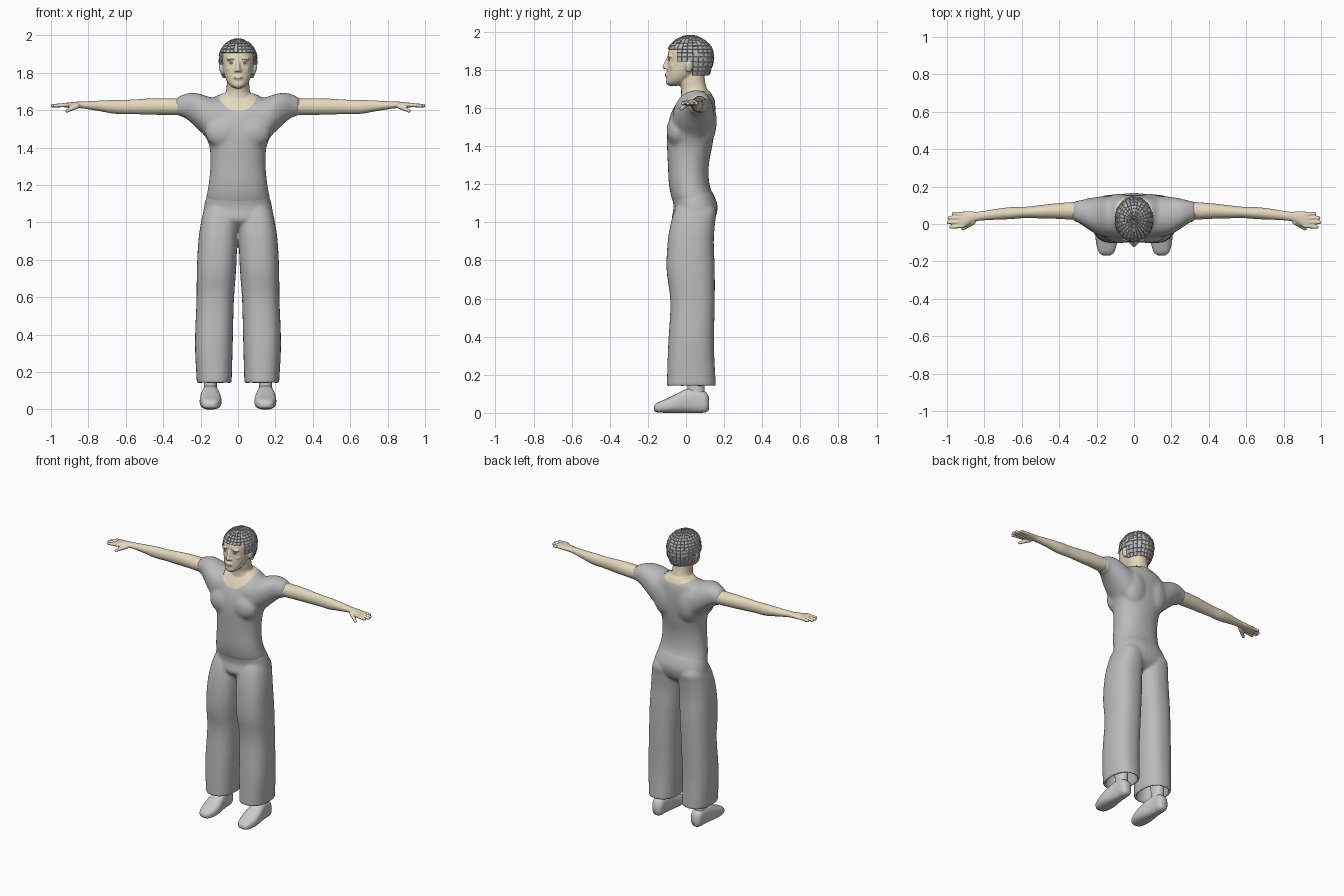
import bpy, bmesh, math, random
from mathutils import Matrix, Vector

random.seed(4)
if "Cube" in bpy.data.objects:
    bpy.data.objects.remove(bpy.data.objects["Cube"], do_unlink=True)


def material(name, color):
    m = bpy.data.materials.new(name)
    m.use_nodes = True
    m.diffuse_color = (*color, 1)
    m.node_tree.nodes["Principled BSDF"].inputs["Base Color"].default_value = (*color, 1)
    return m


CLOTH = material("grey cloth", (0.5, 0.5, 0.5))
SHOE = material("light grey shoe", (0.6, 0.6, 0.6))
SKIN = material("pale skin", (0.78, 0.69, 0.51))
HAIR = material("grey hair", (0.48, 0.48, 0.49))


def loft(bm, axis, sections, side=1, inset=0, power=2.2, count=32, steps=4):
    """Smooth closed skin through oval sections (t, a_min, a_max, b_min, b_max)."""
    pts = [Vector(s) for s in sections]
    ext = [pts[0] * 2 - pts[1]] + pts + [pts[-1] * 2 - pts[-2]]
    path = []
    for i in range(1, len(pts)):
        p, q, r, s = ext[i - 1:i + 3]
        for k in range(steps):
            u = k / steps
            path.append(q + (r - p) * (u / 2) + (p * 2 - q * 5 + r * 4 - s) * (u * u / 2)
                        + (q * 3 - p - r * 3 + s) * (u ** 3 / 2))
    path.append(pts[-1])
    rings = []
    for t, a0, a1, b0, b1 in path:
        ring = []
        for k in range(count):
            w = math.tau * k / count
            c, s = math.cos(w), math.sin(w)
            a = (a0 + a1) / 2 + ((a1 - a0) / 2 - inset) * math.copysign(abs(c) ** (2 / power), c)
            b = (b0 + b1) / 2 + ((b1 - b0) / 2 - inset) * math.copysign(abs(s) ** (2 / power), s)
            x, y, z = {"x": (t, a, b), "y": (a, t, b), "z": (a, b, t)}[axis]
            ring.append(bm.verts.new((x * side, y, z)))
        rings.append(ring)
    for lo, hi in zip(rings, rings[1:]):
        for k in range(count):
            n = (k + 1) % count
            bm.faces.new((lo[k], lo[n], hi[n], hi[k]))
    bm.faces.new(rings[0])
    bm.faces.new(rings[-1])
    bmesh.ops.recalc_face_normals(bm, faces=bm.faces)


def ball(bm, center, radii, tilt=0):
    mat = Matrix.Translation(center) @ Matrix.Rotation(tilt, 4, "Y") @ Matrix.Diagonal((*radii, 1))
    bmesh.ops.create_uvsphere(bm, u_segments=20, v_segments=12, radius=1, matrix=mat)


def rod(bm, p, q, r0, r1):
    """Tapered finger-like rod with rounded ends."""
    p, q = Vector(p), Vector(q)
    turn = (q - p).to_track_quat("Z", "Y").to_matrix().to_4x4()
    bmesh.ops.create_cone(bm, cap_ends=True, segments=14, radius1=r0, radius2=r1,
                          depth=(q - p).length, matrix=Matrix.Translation((p + q) / 2) @ turn)
    ball(bm, p, (r0,) * 3)
    ball(bm, q, (r1,) * 3)


def finish(name, bm, mat, voxel=0, smooth=0, cutter=None, angle=60):
    """Turn a bmesh into an object, fuse its pieces and shade it."""
    me = bpy.data.meshes.new(name)
    bm.to_mesh(me)
    bm.free()
    ob = bpy.data.objects.new(name, me)
    bpy.context.collection.objects.link(ob)
    if voxel:
        m = ob.modifiers.new("fuse", "REMESH")
        m.mode, m.voxel_size = "VOXEL", voxel
        m = ob.modifiers.new("soften", "SMOOTH")
        m.factor, m.iterations = 0.5, smooth
    if cutter:
        m = ob.modifiers.new("cut", "BOOLEAN")
        m.operation, m.object, m.solver = "DIFFERENCE", cutter, "EXACT"
    if ob.modifiers:
        dg = bpy.context.evaluated_depsgraph_get()
        ob.data = bpy.data.meshes.new_from_object(ob.evaluated_get(dg))
        ob.modifiers.clear()
    ob.data.materials.clear()
    ob.data.materials.append(mat)
    if angle:
        bpy.ops.object.select_all(action="DESELECT")
        ob.select_set(True)
        bpy.context.view_layer.objects.active = ob
        bpy.ops.object.shade_smooth_by_angle(angle=math.radians(angle))
    return ob


TORSO = [(1.06, -.15, .15, -.04, .13), (1.12, -.17, .17, -.073, .149), (1.2, -.158, .158, -.09, .123),
         (1.3, -.148, .148, -.095, .12), (1.4, -.152, .152, -.1, .138), (1.47, -.178, .178, -.1, .149),
         (1.54, -.2, .2, -.089, .155), (1.6, -.19, .19, -.067, .155), (1.65, -.155, .155, -.037, .149),
         (1.69, -.09, .09, -.01, .13)]
SHOULDER = [(.04, -.07, .15, 1.48, 1.66), (.14, -.07, .15, 1.44, 1.668), (.2, -.055, .145, 1.485, 1.687),
            (.25, -.025, .136, 1.532, 1.694), (.29, .002, .126, 1.562, 1.684), (.327, .018, .12, 1.57, 1.668)]


def chest(bm, inset, start=0):
    loft(bm, "z", TORSO[start:], inset=inset)
    for s in (-1, 1):
        loft(bm, "x", SHOULDER, s, inset)
        ball(bm, (s * .075, -.045, 1.48), (.1 - inset, .058 - inset, .085))
        ball(bm, (s * .08, .1, 1.53), (.09 - inset, .062 - inset, .13))


# Shirt with a scooped neck opening
bm = bmesh.new()
loft(bm, "z", [(1.45, -.104, .104, -.068, .145), (1.8, -.104, .104, -.068, .145)], power=2.7)
neck_cutter = finish("neck_cutter", bm, CLOTH)
neck_cutter.hide_render = True
bm = bmesh.new()
chest(bm, 0)
finish("shirt", bm, CLOTH, .008, 18, neck_cutter)
bpy.data.objects.remove(neck_cutter, do_unlink=True)

# Trousers with hollow hems
bm = bmesh.new()
loft(bm, "z", [(.955, -.08, .08, -.01, .08), (.985, -.15, .15, -.05, .125), (1.02, -.185, .185, -.074, .153),
               (1.08, -.183, .183, -.065, .166), (1.14, -.167, .167, -.075, .148), (1.2, -.148, .148, -.075, .112)])
for s in (-1, 1):
    loft(bm, "z", [(.14, .034, .22, -.101, .157), (.35, .028, .23, -.094, .147), (.58, .022, .222, -.082, .151),
                   (.75, .01, .22, -.102, .151), (.9, .004, .212, -.096, .146), (1.0, .002, .198, -.079, .153),
                   (1.06, .01, .183, -.06, .158), (1.12, .03, .15, -.03, .12)], s, power=2.4)
hems = [f for f in bm.faces if len(f.verts) > 4 and f.calc_center_median().z < .2]
for width in (.016, .002):
    bmesh.ops.inset_region(bm, faces=hems, thickness=width, use_even_offset=True)
for v in {v for f in hems for v in f.verts}:
    v.co.z += .12
finish("trousers", bm, CLOTH, .0065, 14)

# Head, neck and the skin seen inside the neckline
bm = bmesh.new()
chest(bm, .005, 5)
loft(bm, "z", [(1.6, -.085, .085, -.03, .125), (1.66, -.082, .082, -.026, .122), (1.7, -.064, .064, -.026, .11),
               (1.74, -.06, .06, -.035, .1), (1.8, -.058, .058, -.03, .095)])
loft(bm, "z", [(1.717, -.018, .018, -.092, -.04), (1.732, -.042, .042, -.104, 0), (1.76, -.062, .062, -.102, .035),
               (1.8, -.077, .077, -.1, .085), (1.85, -.086, .086, -.096, .125), (1.9, -.089, .089, -.091, .13),
               (1.94, -.073, .073, -.066, .112), (1.96, -.045, .045, -.03, .075)])
rod(bm, (0, -.092, 1.862), (0, -.112, 1.816), .009, .012)
ball(bm, (0, -.1, 1.774), (.026, .01, .014))
for s in (-1, 1):
    ball(bm, (s * .013, -.102, 1.812), (.01, .01, .009))
    ball(bm, (s * .034, -.083, 1.872), (.028, .013, .01))
    ball(bm, (s * .042, -.064, 1.822), (.022, .022, .02))
    ball(bm, (s * .088, .015, 1.82), (.012, .021, .034), s * .2)
finish("head_and_neck", bm, SKIN, .0045, 5, angle=80)

# Face details
bm = bmesh.new()
ball(bm, (0, -.107, 1.774), (.02, .004, .005))
finish("lips", bm, SKIN)
for s, side in ((1, "left"), (-1, "right")):
    bm = bmesh.new()
    ball(bm, (s * .034, -.089, 1.852), (.012, .004, .005))
    finish(side + "_eye", bm, HAIR)
    bm = bmesh.new()
    ball(bm, (s * .035, -.093, 1.873), (.02, .004, .003), s * .1)
    finish(side + "_eyebrow", bm, HAIR)

# Hair: a cap of small raised locks
bm = bmesh.new()
bmesh.ops.create_uvsphere(bm, u_segments=26, v_segments=18, radius=1)
for v in bm.verts:
    drop = 1.4 if v.co.z < 0 else 1
    v.co = Vector((v.co.x * .1, .022 + v.co.y * .121, 1.87 + v.co.z * .108 * drop))


def hairless(p):
    line = 1.905 if p.y < -.045 else 1.85 if p.y < .035 else 1.775
    return p.z < line


bmesh.ops.delete(bm, geom=[f for f in bm.faces if hairless(f.calc_center_median())], context="FACES")
locks = list(bm.faces)
bmesh.ops.inset_individual(bm, faces=locks, thickness=.0015, depth=.002)
for f in locks:
    lift = f.normal * random.uniform(0, .005)
    for v in f.verts:
        v.co += lift
finish("hair", bm, HAIR, angle=0)

for s, side in ((1, "left"), (-1, "right")):
    # Arm and hand
    bm = bmesh.new()
    loft(bm, "x", [(.26, .02, .12, 1.575, 1.665), (.33, .023, .117, 1.573, 1.663), (.42, .028, .11, 1.575, 1.664),
                   (.5, .03, .101, 1.577, 1.661), (.58, .032, .092, 1.58, 1.656), (.66, .026, .09, 1.581, 1.655),
                   (.74, .023, .08, 1.595, 1.651), (.83, .017, .066, 1.609, 1.646), (.87, .004, .067, 1.611, 1.645),
                   (.91, -.02, .067, 1.613, 1.641), (.935, -.02, .063, 1.617, 1.637)], s, power=2)
    for y, tip, spread in ((-.01, .978, -.006), (.011, .992, -.002), (.032, .987, .001), (.052, .966, .003)):
        rod(bm, (s * .915, y, 1.628), (s * tip, y + spread, 1.624), .0115, .0095)
    rod(bm, (s * .86, .01, 1.622), (s * .915, -.026, 1.596), .014, .009)
    finish(side + "_arm", bm, SKIN, .004, 2)

    # Ankle and shoe
    bm = bmesh.new()
    loft(bm, "z", [(.06, .11, .185, .005, .1), (.14, .112, .183, .008, .098), (.3, .105, .19, -.005, .105)], s)
    finish(side + "_ankle", bm, SHOE)
    bm = bmesh.new()
    loft(bm, "y", [(-.168, .128, .166, .012, .036), (-.15, .106, .188, .003, .054), (-.1, .09, .203, 0, .075),
                   (-.05, .09, .204, 0, .1), (0, .098, .197, 0, .124), (.05, .106, .19, 0, .13),
                   (.1, .11, .186, .002, .112), (.12, .126, .17, .014, .085)], s, power=2.6)
    finish(side + "_shoe", bm, SHOE)
